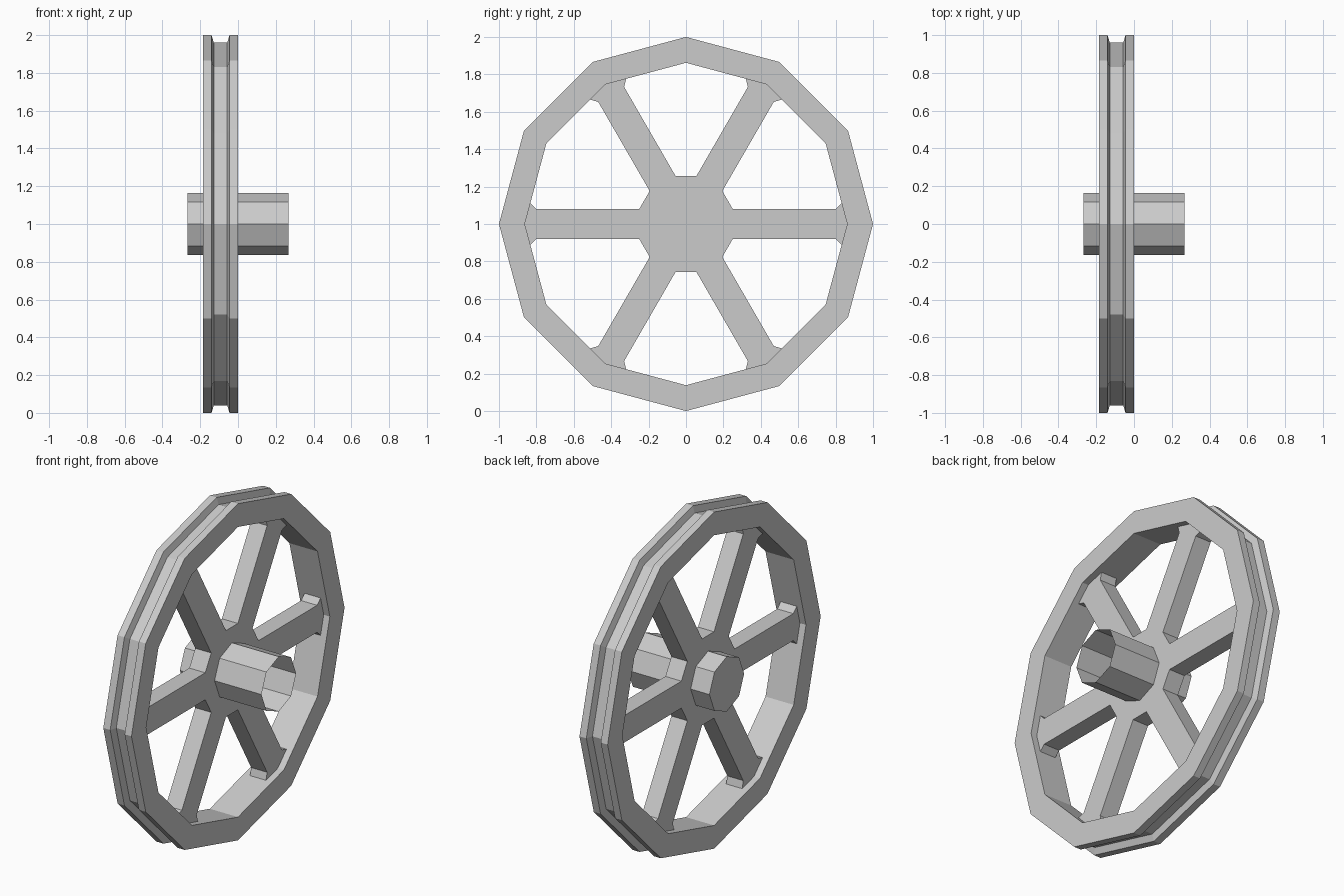
import bpy, bmesh
from math import sin, cos, pi

if "Cube" in bpy.data.objects:
    bpy.data.objects.remove(bpy.data.objects["Cube"])

CENTRE_Z = 1.0


def finish(name, bm, closed=True):
    if closed:
        bmesh.ops.recalc_face_normals(bm, faces=bm.faces[:])
    mesh = bpy.data.meshes.new(name)
    bm.to_mesh(mesh)
    bm.free()
    obj = bpy.data.objects.new(name, mesh)
    obj.location.z = CENTRE_Z
    bpy.context.collection.objects.link(obj)
    return obj


def ring(bm, x, r, sides):
    return [bm.verts.new((x, r * cos(2 * pi * i / sides), r * sin(2 * pi * i / sides)))
            for i in range(sides)]


def bridge(bm, a, b):
    n = len(a)
    for i in range(n):
        j = (i + 1) % n
        bm.faces.new((a[i], a[j], b[j], b[i]))


# Rim: twelve-sided grooved section, as (x, radius) around the profile
profile = [(0, 0.862), (0, 1.0), (-0.045, 1.0), (-0.057, 0.96),
           (-0.128, 0.96), (-0.14, 1.0), (-0.185, 1.0), (-0.185, 0.862)]
bm = bmesh.new()
rings = [ring(bm, x, r, 12) for x, r in profile]
for k, a in enumerate(rings):
    bridge(bm, a, rings[(k + 1) % len(rings)])
finish("rim", bm)

# Spokes: one flared spoke outline repeated six times, joined by the hub web
spoke = [(0.25, -0.08), (0.80, -0.08), (0.835, -0.114), (0.90, -0.114),
         (0.90, 0.114), (0.835, 0.114), (0.80, 0.08), (0.25, 0.08)]
bm = bmesh.new()
layers = []
for x in (-0.145, -0.04):
    layer = []
    for s in range(6):
        c, d = cos(s * pi / 3), sin(s * pi / 3)
        layer += [bm.verts.new((x, u * c - v * d, u * d + v * c)) for u, v in spoke]
    bm.faces.new(layer)
    layers.append(layer)
bridge(bm, *layers)
finish("spokes", bm)

# Hub: eight-sided sleeve, closed at the back end and open at the other
bm = bmesh.new()
back, front = ring(bm, -0.268, 0.163, 8), ring(bm, 0.268, 0.163, 8)
bridge(bm, front, back)
bm.faces.new(back[::-1])
bmesh.ops.reverse_faces(bm, faces=[f for f in bm.faces
                                   if f.normal.dot(f.calc_center_median()) < 0])
bm.normal_update()
for f in bm.faces:
    if f.normal.dot(f.calc_center_median()) < 0:
        f.normal_flip()
finish("hub", bm, closed=False)
